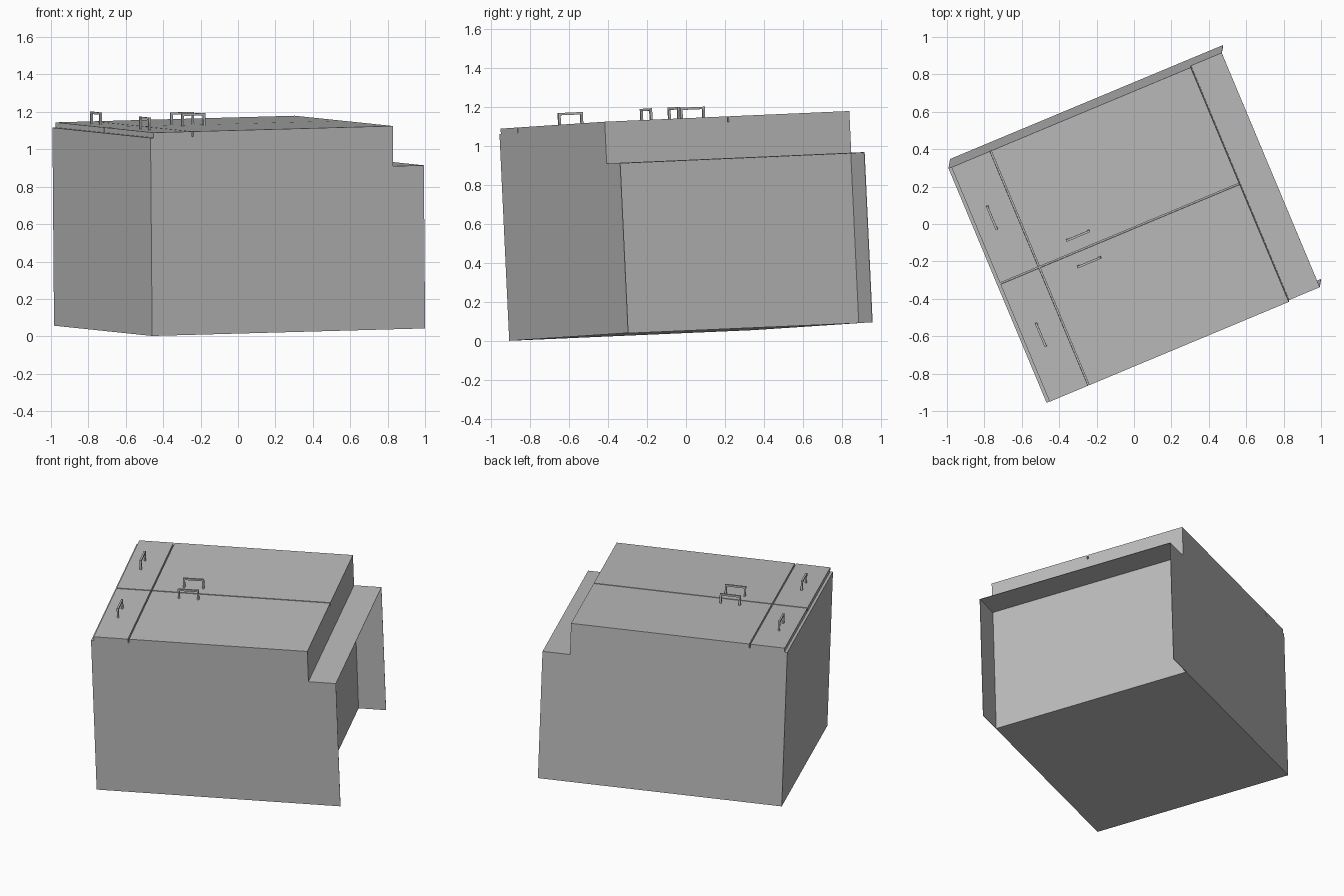
import bpy, bmesh
from mathutils import Vector, Matrix

if "Cube" in bpy.data.objects:
    bpy.data.objects.remove(bpy.data.objects["Cube"])

# Tilted frame: local u = length, v = depth, w = height
w_axis = Vector((-0.008, -0.047, 0.9988)).normalized()
u_axis = Vector((0.9225, 0.385, 0.0255))
u_axis = (u_axis - w_axis * u_axis.dot(w_axis)).normalized()
v_axis = w_axis.cross(u_axis)
FRAME = Matrix((u_axis, v_axis, w_axis)).transposed().to_4x4()
FRAME.translation = Vector((-0.459, -0.906, 0.002))

LENGTH, BODY, DEPTH = 1.582, 1.404, 1.36
RIM, TOP, SHELF, SHEET = 1.06, 1.088, 0.873, 0.003

grey = bpy.data.materials.new("light grey")
grey.diffuse_color = (0.5, 0.5, 0.5, 1)
grey.use_nodes = True
grey.node_tree.nodes["Principled BSDF"].inputs["Base Color"].default_value = grey.diffuse_color


def boxes(name, spans):
    """One object made of boxes given as (low corner, high corner)."""
    bm = bmesh.new()
    for lo, hi in spans:
        lo, hi = Vector(lo), Vector(hi)
        size = Matrix.Diagonal((hi - lo).to_4d())
        size[3][3] = 1
        bmesh.ops.create_cube(bm, size=1, matrix=Matrix.Translation((lo + hi) / 2) @ size)
    mesh = bpy.data.meshes.new(name)
    bm.to_mesh(mesh)
    bm.free()
    mesh.transform(FRAME)
    mesh.materials.append(grey)
    obj = bpy.data.objects.new(name, mesh)
    bpy.context.collection.objects.link(obj)
    return obj


# Closed cabinet body
boxes("cabinet_body", [((0, 0, 0), (BODY, DEPTH, RIM))])

# Open bay at the end: thin side panels and a shelf on top
boxes("front_side_panel", [((BODY, 0, 0), (LENGTH, SHEET, SHELF))])
boxes("back_side_panel", [((BODY, DEPTH - SHEET, 0), (LENGTH, DEPTH, SHELF))])
boxes("end_shelf", [((BODY, SHEET, SHELF - SHEET), (LENGTH, DEPTH - SHEET, SHELF))])

# Four lid panels separated by narrow gaps
GAP, SEAM_U, SEAM_V = 0.004, 0.244, 0.685
for u_name, u0, u1 in (("narrow", 0.018, SEAM_U - GAP), ("wide", SEAM_U + GAP, BODY)):
    for v_name, v0, v1 in (("front", 0, SEAM_V - GAP), ("back", SEAM_V + GAP, DEPTH)):
        boxes(f"{v_name}_{u_name}_lid", [((u0, v0, RIM), (u1, v1, TOP))])


# Square bar pull handles
def handle(name, u, v, along_u):
    half, r, top = 0.068, 0.006, 1.154
    du, dv = (half, r) if along_u else (r, half)
    spans = [((u - du, v - dv, top - 2 * r), (u + du, v + dv, top))]
    for s in (-1, 1):
        cu = u + s * (half - r) * along_u
        cv = v + s * (half - r) * (not along_u)
        spans.append(((cu - r, cv - r, TOP), (cu + r, cv + r, top - 2 * r)))
    boxes(name, spans)


handle("narrow_back_handle", 0.114, 1.028, False)
handle("narrow_front_handle", 0.114, 0.35, False)
handle("wide_back_handle", 0.502, 0.763, True)
handle("wide_front_handle", 0.502, 0.609, True)
